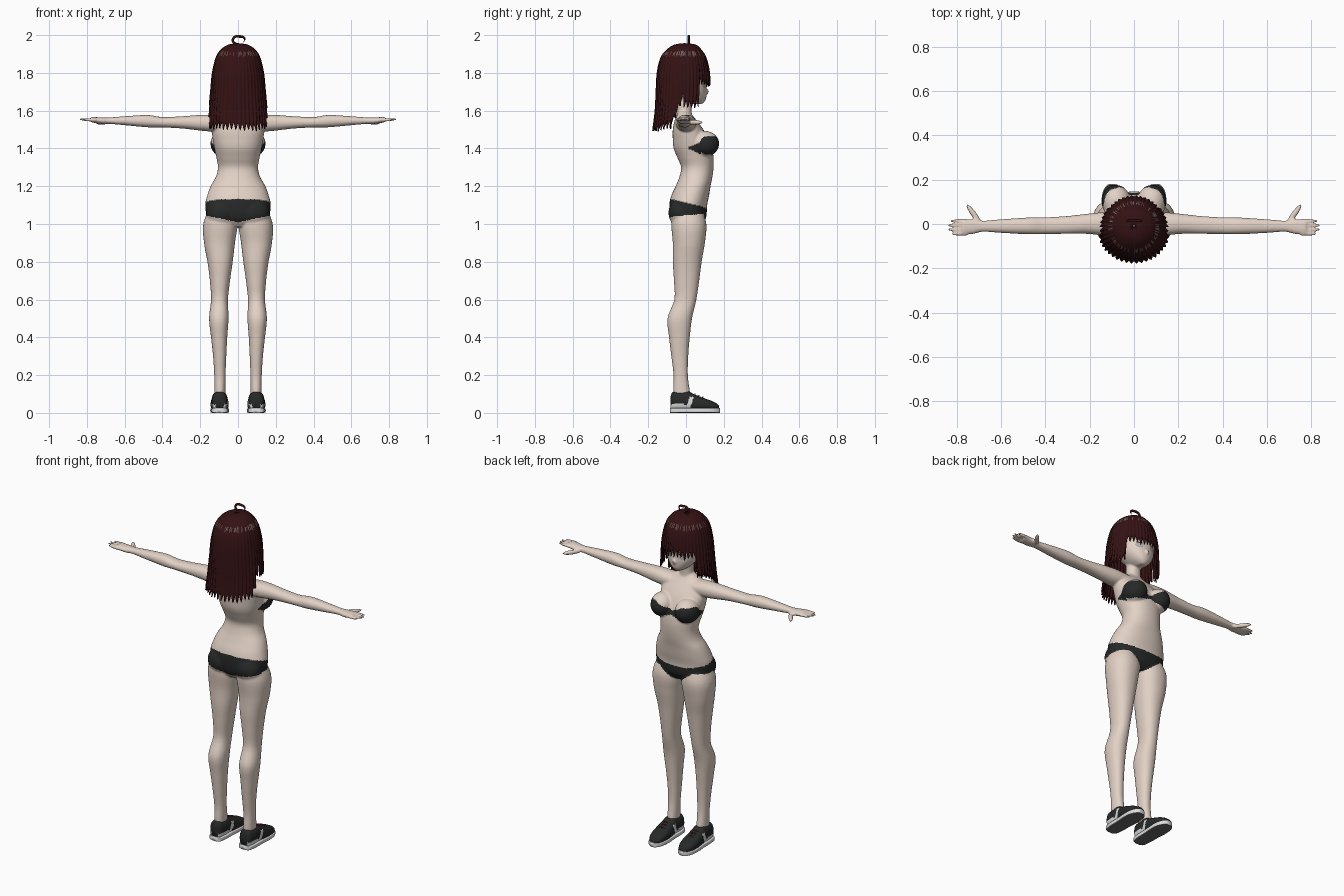
import bpy, bmesh, math, random
from mathutils import Matrix, Vector

random.seed(4)
if "Cube" in bpy.data.objects:
    bpy.data.objects.remove(bpy.data.objects["Cube"])


def material(name, r, g, b):
    m = bpy.data.materials.new(name)
    m.use_nodes = True
    m.diffuse_color = (r, g, b, 1)
    bsdf = next(n for n in m.node_tree.nodes if n.type == 'BSDF_PRINCIPLED')
    bsdf.inputs["Base Color"].default_value = (r, g, b, 1)
    bsdf.inputs["Roughness"].default_value = 0.8
    return m


SKIN = material("skin", .76, .64, .56)
CLOTH = material("black cloth", .02, .021, .021)
HAIR = material("dark maroon hair", .035, .006, .007)
SHINE = material("hair highlight", .16, .11, .10)
WHITE = material("sole white", .72, .72, .72)
GREY = material("tread grey", .13, .13, .13)
RED = material("lace red", .2, .02, .02)
EYE = material("eye grey", .45, .43, .42)


def finish(bm, name, *mats):
    bmesh.ops.recalc_face_normals(bm, faces=bm.faces[:])
    me = bpy.data.meshes.new(name)
    bm.to_mesh(me)
    bm.free()
    ob = bpy.data.objects.new(name, me)
    bpy.context.collection.objects.link(ob)
    for m in mats:
        me.materials.append(m)
    me.polygons.foreach_set("use_smooth", [True] * len(me.polygons))
    return ob


def spline(rows, steps):
    """Catmull-Rom interpolation of table rows."""
    out = []
    for i in range(len(rows) - 1):
        a, b = rows[max(i - 1, 0)], rows[i]
        c, d = rows[i + 1], rows[min(i + 2, len(rows) - 1)]
        for k in range(steps):
            t = k / steps
            out.append([q + t / 2 * (r - p + t * (2 * p - 5 * q + 4 * r - s
                        + t * (3 * (q - r) + s - p)))
                        for p, q, r, s in zip(a, b, c, d)])
    return out + [list(rows[-1])]


def loft(bm, rows, axis='z', side=1, n=32, power=2.2, steps=5):
    """Skin oval sections (position, u min, u max, v min, v max) along an axis."""
    rings = []
    for t, u0, u1, v0, v1 in spline(rows, steps):
        ring = []
        for k in range(n):
            a = math.tau * k / n
            c, s = math.cos(a), math.sin(a)
            u = (u0 + u1) / 2 + (u1 - u0) / 2 * math.copysign(abs(c) ** (2 / power), c)
            v = (v0 + v1) / 2 + (v1 - v0) / 2 * math.copysign(abs(s) ** (2 / power), s)
            x, y, z = {'z': (u, v, t), 'x': (t, u, v), 'y': (u, t, v)}[axis]
            ring.append(bm.verts.new((x * side, y, z)))
        rings.append(ring)
    for lo, hi in zip(rings, rings[1:]):
        for k in range(n):
            j = (k + 1) % n
            bm.faces.new((lo[k], lo[j], hi[j], hi[k]))
    bm.faces.new(rings[0][::-1])
    bm.faces.new(rings[-1])


def ball(bm, centre, radii, turn=0):
    m = Matrix.Translation(centre) @ Matrix.Rotation(turn, 4, 'Z') @ Matrix.Diagonal((*radii, 1))
    bmesh.ops.create_uvsphere(bm, u_segments=24, v_segments=16, radius=1, matrix=m)


# Body volumes: torso, neck and head, then both sides of the limbs
bm = bmesh.new()
torso = [(.985, .10, -.05, .07), (1.03, .16, -.082, .105), (1.1, .173, -.088, .112),
         (1.15, .163, -.078, .122), (1.2, .145, -.055, .13), (1.25, .117, -.035, .14),
         (1.3, .106, -.026, .146), (1.35, .114, -.045, .146), (1.4, .125, -.065, .138),
         (1.45, .134, -.07, .118), (1.5, .138, -.07, .092), (1.55, .12, -.06, .055),
         (1.575, .08, -.048, .035), (1.6, .04, -.04, .02)]
head = [(1.636, .018, .03, .088), (1.66, .052, -.03, .105), (1.7, .084, -.07, .11),
        (1.75, .102, -.1, .108), (1.82, .11, -.12, .112), (1.88, .095, -.1, .095),
        (1.92, .05, -.06, .06)]
neck = [(1.54, .05, -.055, .035), (1.6, .04, -.045, .03), (1.69, .04, -.04, .035)]
for rows in (torso, head, neck):
    loft(bm, [(z, -w, w, b, f) for z, w, b, f in rows], n=48)
ball(bm, (0, .108, 1.7), (.009, .014, .014))

leg = [(1.09, .03, .15, -.07, .08), (1.0, .004, .184, -.078, .108), (.9, .016, .18, -.07, .1),
       (.8, .028, .162, -.07, .083), (.7, .042, .149, -.064, .07), (.6, .053, .143, -.062, .055),
       (.5, .05, .153, -.098, .032), (.4, .057, .143, -.09, .02), (.3, .062, .132, -.078, .012),
       (.2, .066, .126, -.066, .01), (.12, .067, .125, -.068, .02), (.06, .067, .125, -.068, .03)]
arm = [(.05, -.06, .055, 1.49, 1.57), (.15, -.05, .052, 1.49, 1.578), (.22, -.044, .045, 1.497, 1.576),
       (.3, -.044, .036, 1.506, 1.57), (.4, -.045, .03, 1.511, 1.566), (.48, -.046, .029, 1.512, 1.577),
       (.6, -.04, .021, 1.523, 1.57), (.68, -.035, .015, 1.53, 1.564), (.72, -.044, .022, 1.53, 1.564),
       (.775, -.05, .02, 1.538, 1.567)]
tips = [.82, .837, .84, .825]
for s in (1, -1):
    loft(bm, leg, side=s)
    loft(bm, arm, 'x', s)
    ball(bm, (.08 * s, .1, 1.425), (.066, .076, .068))
    ball(bm, (.085 * s, -.03, 1.06), (.083, .063, .075))
    for i, tip in enumerate(tips):
        y = -.043 + i * .0185 + (i - 1.5) * .001
        loft(bm, [(.755, y - .009, y + .009, 1.542, 1.561), (.8, y - .008, y + .008, 1.544, 1.56),
                  (tip, y - .005, y + .005, 1.549, 1.559)], 'x', s, n=12)
    ball(bm, (.722 * s, .044, 1.538), (.056, .013, .013), s * math.radians(54))

raw = finish(bm, "body_volumes")
remesh = raw.modifiers.new("fuse", 'REMESH')
remesh.mode, remesh.voxel_size = 'VOXEL', .0055
soften = raw.modifiers.new("soften", 'SMOOTH')
soften.factor, soften.iterations = .5, 5
fused = bpy.data.meshes.new_from_object(raw.evaluated_get(bpy.context.evaluated_depsgraph_get()))
bpy.data.objects.remove(raw)
fused.name = "body"
body = bpy.data.objects.new("body", fused)
bpy.context.collection.objects.link(body)
fused.materials.clear()
for m in (SKIN, CLOTH, EYE, HAIR):
    fused.materials.append(m)


def body_colour(p):
    x, y, z = abs(p.x), p.y, p.z
    # Briefs: full at the back, narrow sides and a front triangle
    if .94 < z < 1.15 and x < .2:
        back = min(max((.1 - y) / .18, 0), 1)
        top = 1.078 + .055 * back + .07 * min(x, .14) * (1 - back)
        front_edge = min(.965 + .85 * x, 1.055)
        low = front_edge + (1.01 + .2 * x - front_edge) * min(back * 1.3, 1)
        return 1 if low < z < top else 0
    # Bandeau cups tapering to the centre and the sides
    if 1.36 < z < 1.48 and y > .015 and x < .16:
        mid = 1.405 + .012 * min(x / .09, 1)
        taper = min(.012 + .42 * x, .048) * min(1, max(.15, (y - .01) / .095))
        return 1 if abs(z - mid + .015 * (y < .08)) < taper else 0
    # Eyes and brows under the fringe
    if 1.70 < z < 1.76 and y > .06 and x < .075:
        d = ((x - .043) / .021) ** 2 + ((z - 1.735) / .016) ** 2
        return 3 if z > 1.745 and d < 1.3 else 2 if d < 1 else 0
    return 0


for poly in fused.polygons:
    poly.use_smooth = True
    poly.material_index = body_colour(poly.center)

# Hair: a dome flowing into pointed locks, long behind and short over the face
profile = spline([(1.957, .004, -.012, -.004), (1.95, .05, -.06, .05), (1.925, .09, -.1, .08),
                  (1.88, .118, -.135, .108), (1.8, .137, -.154, .126), (1.7, .147, -.16, .128),
                  (1.6, .156, -.165, .12), (1.48, .165, -.18, .11)], 12)


def hair_section(z):
    for hi, lo in zip(profile, profile[1:]):
        if lo[0] <= z:
            t = (hi[0] - z) / (hi[0] - lo[0])
            return [a + (b - a) * t for a, b in zip(hi, lo)][1:]
    return profile[-1][1:]


def hair_length(deg):
    if deg < 68:
        return 1.49
    if deg < 92:
        return 1.49 + .17 * (deg - 68) / 24
    return 1.61 if deg < 128 else 1.725


locks, cols, levels = 44, 6, 36
bm = bmesh.new()
grid = []
lift = [random.uniform(0, .018) for _ in range(locks)]
for k in range(locks * cols):
    a = math.tau * k / (locks * cols)
    saw = abs((k % cols) / cols - .5) * 2
    end = hair_length(math.degrees(min(a, math.tau - a))) + lift[k // cols] + .04 * saw ** 1.5
    column = []
    for j in range(levels + 1):
        t = j / levels
        z = 1.957 + (end - 1.957) * t ** 1.4
        w, b, f = hair_section(z)
        r = 1.01 - .045 * saw * t
        y = (b + f) / 2 - (f - b) / 2 * math.cos(a) * r
        column.append(bm.verts.new((w * math.sin(a) * r, y, z)))
    grid.append(column)
for k, column in enumerate(grid):
    nxt = grid[(k + 1) % len(grid)]
    shiny = random.random() < .3
    for j in range(levels):
        face = bm.faces.new((column[j], nxt[j], nxt[j + 1], column[j + 1]))
        face.material_index = int(shiny and 1.89 < face.calc_center_median().z < 1.915)
hair = finish(bm, "hair", HAIR, SHINE)
shell = hair.modifiers.new("thickness", 'SOLIDIFY')
shell.thickness, shell.offset = .008, -1


def strand(name, mat, points, radius):
    cu = bpy.data.curves.new(name, 'CURVE')
    cu.dimensions, cu.bevel_depth, cu.bevel_resolution = '3D', radius, 2
    sp = cu.splines.new('BEZIER')
    sp.bezier_points.add(len(points) - 1)
    for bp, (x, y, z, r) in zip(sp.bezier_points, points):
        bp.co, bp.radius = (x, y, z), r
        bp.handle_left_type = bp.handle_right_type = 'AUTO'
    cu.materials.append(mat)
    ob = bpy.data.objects.new(name, cu)
    bpy.context.collection.objects.link(ob)


strand("hair_curl", HAIR, [(.006, .015, 1.95, .7), (-.026, .015, 1.966, 1), (-.02, .015, 1.988, 1),
                           (.008, .015, 1.993, 1.1), (.034, .015, 1.984, .8), (.03, .015, 1.962, .1)], .0065)

# Shoes: upper with pale heel panel, flat sole with grey tread, laces
upper = [(-.082, .022, .085), (-.07, .036, .11), (-.03, .042, .113), (.01, .042, .115), (.04, .045, .1),
         (.09, .048, .08), (.135, .043, .064), (.165, .03, .048), (.176, .014, .035)]
sole = [(-.086, .022), (-.075, .038), (-.03, .045), (.03, .046), (.09, .05), (.14, .045),
        (.17, .03), (.181, .014)]
for s, side in ((1, "left"), (-1, "right")):
    cx = .097 * s
    bm = bmesh.new()
    loft(bm, [(y, cx - w, cx + w, .008, h) for y, w, h in upper], 'y', n=40, power=2.5, steps=8)
    for f in bm.faces:
        c = f.calc_center_median()
        heel = c.y < .0 and c.z < .045 and abs(c.x - cx) > .02
        stripe = abs(c.y - .012 - .35 * (c.z - .03)) < .012 and c.z < .085
        f.material_index = int(heel or stripe)
    finish(bm, side + "_shoe", CLOTH, WHITE)
    bm = bmesh.new()
    loft(bm, [(y, cx - w, cx + w, 0, .026) for y, w in sole], 'y', n=40, power=6, steps=6)
    bm.normal_update()
    bmesh.ops.recalc_face_normals(bm, faces=bm.faces[:])
    for f in bm.faces:
        f.material_index = int(f.normal.z < -.6)
    finish(bm, side + "_sole", WHITE, GREY)
    for i in range(3):
        y, z = .045 + i * .02, .1 - i * .008
        strand(side + "_lace", RED, [(cx - .018, y, z - .005, 1), (cx, y + .004, z, 1),
                                     (cx + .018, y, z - .005, 1)], .003)
